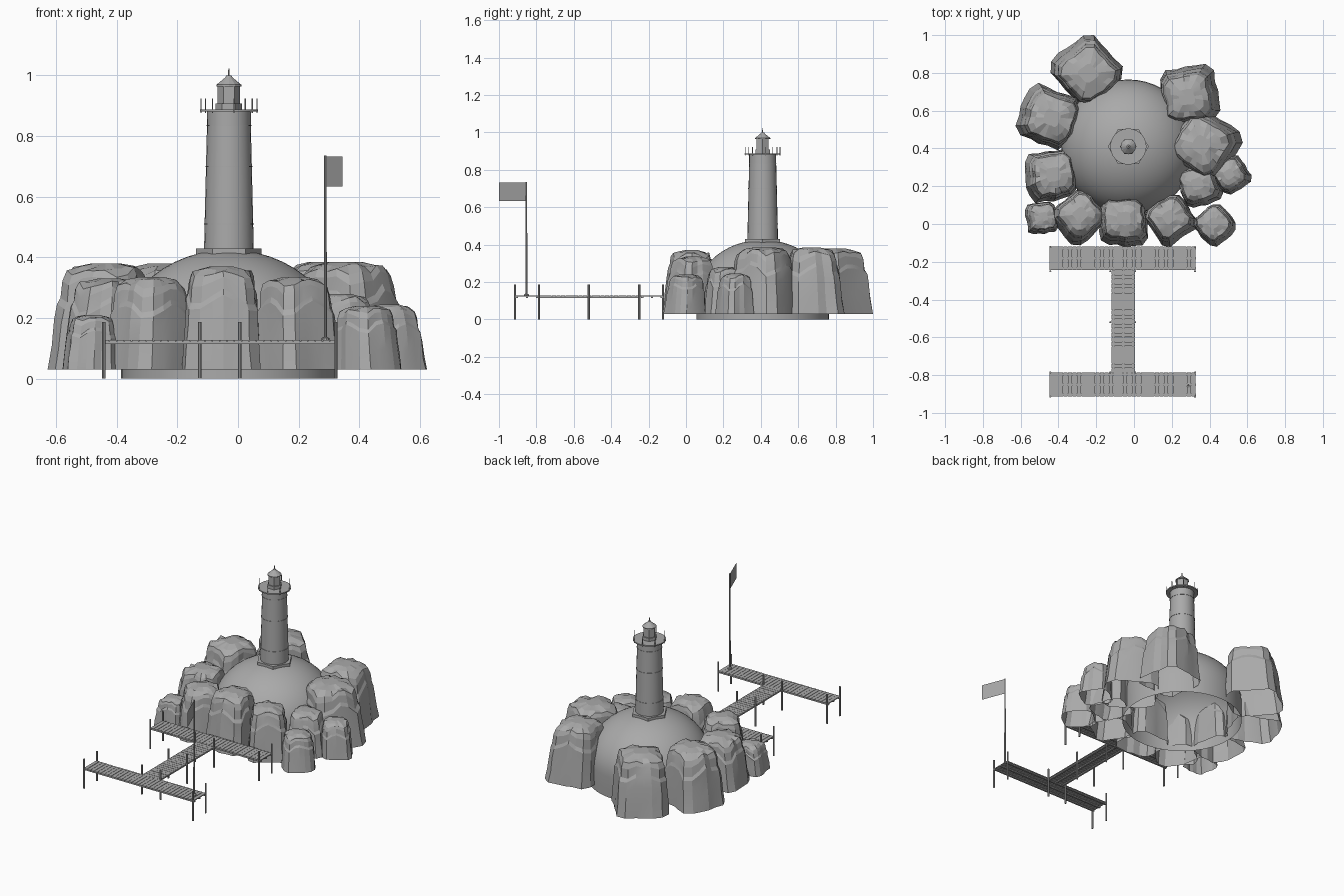
import bpy, bmesh, math, random
from mathutils import Matrix, Vector

if "Cube" in bpy.data.objects:
    bpy.data.objects.remove(bpy.data.objects["Cube"])
random.seed(4)

GREY = (0.4, 0.4, 0.4, 1)
mat = bpy.data.materials.new("stone grey")
mat.use_nodes = True
mat.diffuse_color = GREY
mat.node_tree.nodes["Principled BSDF"].inputs["Base Color"].default_value = GREY

TX, TY = -0.03, 0.41          # tower axis
DECK = 0.128                  # walking height of the jetty


def finish(bm, name, smooth=None):
    me = bpy.data.meshes.new(name)
    bm.to_mesh(me)
    bm.free()
    me.materials.append(mat)
    ob = bpy.data.objects.new(name, me)
    bpy.context.collection.objects.link(ob)
    if smooth:
        bpy.ops.object.select_all(action='DESELECT')
        ob.select_set(True)
        bpy.context.view_layer.objects.active = ob
        bpy.ops.object.shade_smooth_by_angle(angle=math.radians(smooth))


def skin(bm, rings):
    """Bridge rings of points, bottom to top, with outward faces."""
    rows = [[bm.verts.new(p) for p in ring] for ring in rings]
    n = len(rows[0])
    for low, high in zip(rows, rows[1:]):
        for j in range(n):
            k = (j + 1) % n
            bm.faces.new((low[j], low[k], high[k], high[j]))
    return rows


def lathe(name, profile, sides, x=TX, y=TY, smooth=None):
    bm = bmesh.new()
    angles = [math.tau * j / sides for j in range(sides)]
    skin(bm, [[(x + r * math.cos(a), y + r * math.sin(a), z) for a in angles]
              for r, z in profile])
    bmesh.ops.remove_doubles(bm, verts=bm.verts, dist=1e-6)
    finish(bm, name, smooth)


def add_box(bm, x0, x1, y0, y1, z0, z1):
    m = Matrix.Translation(((x0 + x1) / 2, (y0 + y1) / 2, (z0 + z1) / 2))
    m = m @ Matrix.Diagonal((x1 - x0, y1 - y0, z1 - z0, 1))
    bmesh.ops.create_cube(bm, size=1, matrix=m)


def add_post(bm, x, y, z0, z1, r, sides=8):
    bmesh.ops.create_cone(bm, cap_ends=True, segments=sides, radius1=r, radius2=r,
                          depth=z1 - z0, matrix=Matrix.Translation((x, y, (z0 + z1) / 2)))


# Island mound: short upright rim, then a flattened dome, open underneath
dome = [(0.355, 0.0), (0.355, 0.05)]
for i in range(13):
    a = math.pi / 2 * i / 12
    dome.append((0.355 * math.cos(a), 0.13 + 0.295 * math.sin(a)))
lathe("island_mound", dome, 48, smooth=35)


# Boulders: flared squarish columns, a drooping ledge, a crown set back to the island
LAYERS = [(1.0, 0.0), (0.96, 0.25), (0.92, 0.5), (0.90, 0.64), (0.84, 0.70),
          (0.81, 0.84), (0.74, 0.92), (0.55, 0.97), (0.28, 1.0)]


def boulder(name, x, y, half, turn, top):
    bm = bmesh.new()
    n, base = 20, 0.03
    height = top - base
    inward = Vector((TX - x, TY - y)).normalized() * half * 0.15
    wobble = [random.uniform(0.94, 1.04) for _ in range(n)]
    droop = [random.uniform(-0.04, 0.04) for _ in range(n)]
    rings = []
    for i, (scale, level) in enumerate(LAYERS):
        ring = []
        cx, cy = x + inward.x * level, y + inward.y * level
        for j in range(n):
            a = math.tau * j / n
            c, s = math.cos(a), math.sin(a)
            r = half / (abs(c) ** 6 + abs(s) ** 6) ** (1 / 6)
            r *= scale * wobble[j] * random.uniform(0.98, 1.02)
            z = level
            if 0 < i < 7:
                z += 0.07 * math.cos(4 * a) * min(1, 4 * (1 - level)) + droop[j]
            elif i == 7:
                z += random.uniform(-0.02, 0.01)
            t = a + math.radians(turn)
            ring.append((cx + r * math.cos(t), cy + r * math.sin(t), base + height * min(z, 1)))
        rings.append(ring)
    crown = skin(bm, rings)[-1]
    peak = bm.verts.new((x + inward.x, y + inward.y, top))
    for j in range(n):
        bm.faces.new((crown[j], crown[(j + 1) % n], peak))
    finish(bm, name, 12)


BOULDERS = [  # x, y, half size, turn, top
    (-0.253, 0.818, 0.157, 41, 0.38), (-0.455, 0.57, 0.147, -20, 0.38),
    (-0.445, 0.255, 0.132, 8, 0.33), (-0.49, 0.03, 0.083, 10, 0.21),
    (-0.295, 0.035, 0.122, 40, 0.335), (-0.055, 0.01, 0.127, 3, 0.37),
    (0.195, 0.022, 0.115, 35, 0.335), (0.43, -0.005, 0.096, 40, 0.24),
    (0.35, 0.205, 0.108, 20, 0.28), (0.515, 0.26, 0.089, 35, 0.245),
    (0.38, 0.42, 0.16, -33, 0.385), (0.295, 0.685, 0.146, 9, 0.385)]
for i, spec in enumerate(BOULDERS):
    boulder(f"boulder_{i + 1}", *spec)


# Tower: hexagonal plinth, tapering shaft with thin bands, round gallery
lathe("tower_plinth", [(0.108, 0.37), (0.108, 0.43), (0, 0.43)], 6)
shaft = [(0.082, 0.42)]
for z in (0.51, 0.70, 0.835):
    r = 0.082 - (z - 0.43) * 0.024
    shaft += [(r, z - 0.002), (r + 0.002, z - 0.002), (r + 0.002, z + 0.002), (r, z + 0.002)]
shaft += [(0.072, 0.884)]
lathe("tower_shaft", shaft, 24, smooth=35)
lathe("gallery_floor", [(0, 0.881), (0.096, 0.881), (0.096, 0.888), (0, 0.888)], 24, smooth=35)

bm = bmesh.new()
for k in range(8):
    a = math.radians(10 + 45 * k)
    add_post(bm, TX + 0.094 * math.cos(a), TY + 0.094 * math.sin(a), 0.876, 0.923, 0.002, 6)
finish(bm, "gallery_posts")

# Lantern room, roof and spire
lathe("lantern_base", [(0.044, 0.886), (0.044, 0.908), (0, 0.908)], 6)
lathe("lantern_room", [(0.037, 0.905), (0.037, 0.968)], 6)
lathe("lantern_roof", [(0, 0.964), (0.041, 0.964), (0.041, 0.969), (0.012, 0.993),
                       (0.008, 1.0), (0, 1.0)], 12)
lathe("roof_spire", [(0.003, 0.995), (0.002, 1.022), (0, 1.022)], 8)


# Jetty: boards laid across three stringers
def deck(name, x0, x1, y0, y1, along):
    bm = bmesh.new()
    lo, hi = (x0, x1) if along == 'x' else (y0, y1)
    side0, side1 = (y0, y1) if along == 'x' else (x0, x1)
    count = round((hi - lo) / 0.024)
    step = (hi - lo) / count
    for i in range(count):
        a, b = lo + i * step, lo + (i + 1) * step - 0.002
        top = DECK - random.uniform(0, 0.001)
        box = (a, b, side0, side1) if along == 'x' else (side0, side1, a, b)
        add_box(bm, *box, DECK - 0.006, top)
    for f in (0.08, 0.5, 0.92):
        c = side0 + f * (side1 - side0)
        box = (lo, hi, c - 0.006, c + 0.006) if along == 'x' else (c - 0.006, c + 0.006, lo, hi)
        add_box(bm, *box, DECK - 0.013, DECK - 0.006)
    finish(bm, name)


deck("inner_deck", -0.447, 0.328, -0.244, -0.119, 'x')
deck("walkway", -0.119, 0.005, -0.787, -0.244, 'y')
deck("outer_deck", -0.447, 0.328, -0.914, -0.787, 'x')

bm = bmesh.new()
for x in (-0.443, 0.323):
    for y in (-0.914, -0.786, -0.25, -0.122):
        add_post(bm, x, y, 0, 0.187, 0.0055)
for x in (-0.126, 0.006):
    for y in (-0.786, -0.52, -0.25):
        add_post(bm, x, y, 0, 0.187, 0.0055)
finish(bm, "jetty_posts")

# Flag, a single sheet, on its pole at the outer corner
FX, FY = 0.288, -0.853
lathe("flagpole", [(0.013, DECK), (0.013, 0.134), (0.005, 0.138), (0.004, 0.735), (0, 0.735)],
      10, FX, FY, smooth=35)
bm = bmesh.new()
tip = (FX + 0.057, FY - 0.147)
corners = [(FX, FY, 0.633), (*tip, 0.633), (*tip, 0.732), (FX, FY, 0.732)]
bm.faces.new([bm.verts.new(p) for p in corners])
finish(bm, "flag")
